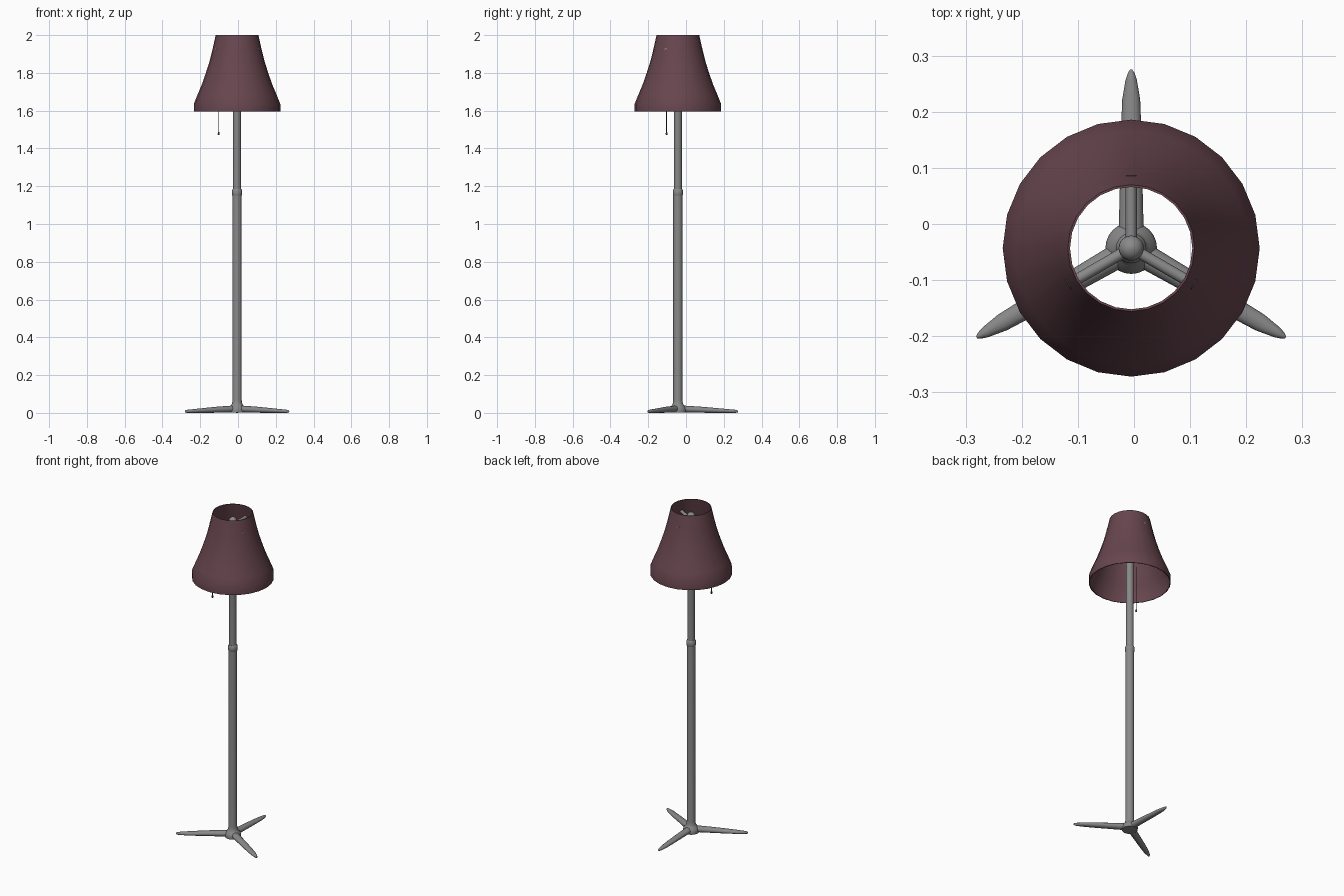
import bpy, bmesh, math
from mathutils import Vector, Matrix

if "Cube" in bpy.data.objects:
    bpy.data.objects.remove(bpy.data.objects["Cube"])

CX, CY = -0.005, -0.043   # lamp axis


def material(name, rgb):
    m = bpy.data.materials.new(name)
    m.diffuse_color = (*rgb, 1)
    m.use_nodes = True
    m.node_tree.nodes["Principled BSDF"].inputs["Base Color"].default_value = m.diffuse_color
    return m


PLUM = material("plum fabric", (0.135, 0.060, 0.077))
GREY = material("grey metal", (0.25, 0.25, 0.25))
DARK = material("dark chain", (0.07, 0.06, 0.06))


def finish(name, bm, mat, angle=40):
    bmesh.ops.recalc_face_normals(bm, faces=bm.faces)
    me = bpy.data.meshes.new(name)
    bm.to_mesh(me)
    bm.free()
    ob = bpy.data.objects.new(name, me)
    bpy.context.collection.objects.link(ob)
    me.materials.append(mat)
    ob.location = (CX, CY, 0)
    bpy.ops.object.select_all(action='DESELECT')
    ob.select_set(True)
    bpy.context.view_layer.objects.active = ob
    bpy.ops.object.shade_smooth_by_angle(angle=math.radians(angle))
    return ob


def loft(bm, rings, closed=False):
    """Skin equal-length rings of points; cap the ends or join last to first."""
    vs = [[bm.verts.new(p) for p in r] for r in rings]
    n = len(vs[0])
    pairs = list(zip(vs, vs[1:])) + ([(vs[-1], vs[0])] if closed else [])
    for a, b in pairs:
        for i in range(n):
            j = (i + 1) % n
            bm.faces.new((a[i], a[j], b[j], b[i]))
    if not closed:
        bm.faces.new(vs[0][::-1])
        bm.faces.new(vs[-1])


def lathe(name, profile, mat, sides=24, closed=False, centre=(0, 0)):
    bm = bmesh.new()
    rings = []
    for r, z in profile:
        rings.append([(centre[0] + r * math.sin(2 * math.pi * i / sides),
                       centre[1] + r * math.cos(2 * math.pi * i / sides), z)
                      for i in range(sides)])
    loft(bm, rings, closed)
    return finish(name, bm, mat)


# Flared shade: thin wall, open at both ends
outer = [(0.229, 1.595), (0.229, 1.635), (0.209, 1.685), (0.186, 1.74),
         (0.165, 1.80), (0.146, 1.86), (0.131, 1.92), (0.113, 2.0)]
inner = [(r - 0.004, z) for r, z in reversed(outer)]
lathe("shade", outer + inner, PLUM, closed=True)

# Telescoping pole with a flared foot, collar and domed top
lathe("lower_pole", [(0.044, 0.002), (0.046, 0.015), (0.042, 0.030),
                     (0.032, 0.040), (0.026, 0.052), (0.0245, 0.07),
                     (0.0245, 1.16)], GREY)
lathe("collar", [(0.0245, 1.15), (0.027, 1.155), (0.027, 1.178),
                 (0.022, 1.186)], GREY)
dome = [(0.0225 * math.cos(a), 1.948 + 0.0225 * math.sin(a))
        for a in [math.radians(d) for d in (0, 20, 40, 60, 80, 88)]]
lathe("upper_pole", [(0.0215, 1.17), (0.0215, 1.90), (0.0225, 1.905)] + dome, GREY)

# Three tapering legs: (distance, half width, bottom, top)
sections = [(0.0, 0.024, 0.002, 0.040), (0.04, 0.022, 0.002, 0.038),
            (0.12, 0.020, 0.001, 0.033), (0.20, 0.0185, 0.0, 0.026),
            (0.265, 0.016, 0.0, 0.020), (0.30, 0.010, 0.0, 0.017),
            (0.312, 0.006, 0.001, 0.015), (0.318, 0.002, 0.003, 0.012)]
for k in range(3):
    bm = bmesh.new()
    rings = []
    for d, w, lo, hi in sections:
        mid, half = (lo + hi) / 2, (hi - lo) / 2
        rings.append([(w * math.cos(t), d, mid + half * math.sin(t))
                      for t in [2 * math.pi * i / 12 for i in range(12)]])
    loft(bm, rings)
    bm.transform(Matrix.Rotation(k * 2 * math.pi / 3, 4, 'Z'))
    finish("leg_%d" % (k + 1), bm, GREY, 50)

    # Spoke carrying the shade from the pole
    bm = bmesh.new()
    loft(bm, [[(0.010 * math.cos(t), d, 1.922 + 0.010 * math.sin(t))
               for t in [2 * math.pi * i / 12 for i in range(12)]]
              for d in (0.0, 0.1295)])
    bm.transform(Matrix.Rotation(k * 2 * math.pi / 3, 4, 'Z'))
    finish("spoke_%d" % (k + 1), bm, GREY)

# Pull chain with a small weight
chain = (-0.097, -0.060)
lathe("pull_chain", [(0.0018, 1.48), (0.0018, 1.76)], DARK, 6, centre=chain)
lathe("chain_weight", [(0.002, 1.470), (0.0055, 1.474), (0.0055, 1.480),
                       (0.002, 1.488)], DARK, 10, centre=chain)
